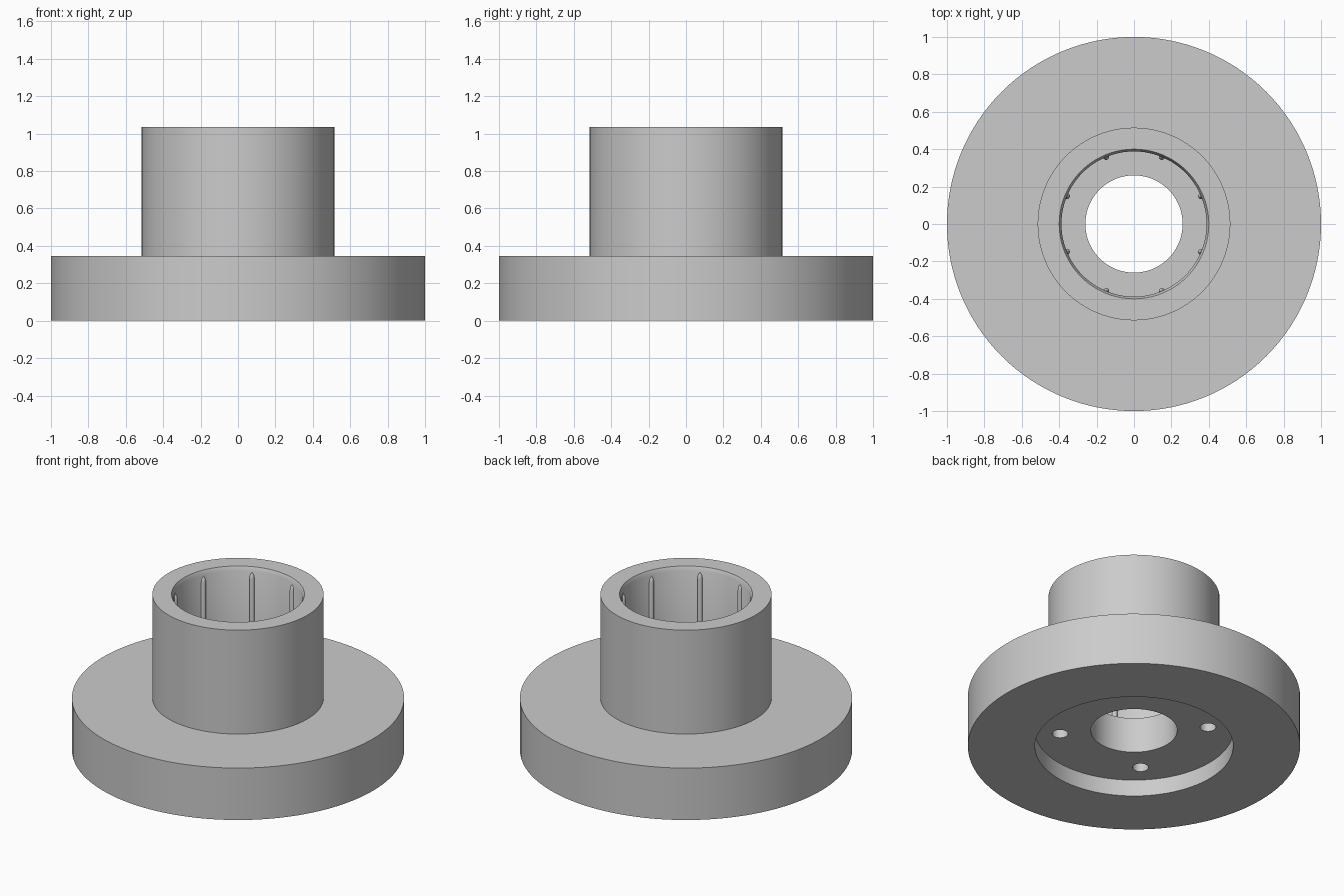
import bpy, bmesh
from math import cos, sin, pi, radians

default = bpy.data.objects.get("Cube")
if default:
    bpy.data.objects.remove(default, do_unlink=True)

grey = bpy.data.materials.new("plain_grey")
grey.use_nodes = True
colour = (0.6, 0.6, 0.6, 1)
grey.diffuse_color = colour
grey.node_tree.nodes["Principled BSDF"].inputs["Base Color"].default_value = colour


def lathe(name, profile, segments, closed, centre=(0, 0)):
    """Spin a radius/height profile around a vertical axis."""
    bm = bmesh.new()
    rings = []
    for r, z in profile:
        ring = []
        for i in range(segments):
            a = 2 * pi * i / segments
            ring.append(bm.verts.new((centre[0] + r * cos(a), centre[1] + r * sin(a), z)))
        rings.append(ring)
    pairs = list(zip(rings, rings[1:]))
    if closed:
        pairs.append((rings[-1], rings[0]))
    else:
        bm.faces.new(rings[0])
        bm.faces.new(rings[-1])
    for low, high in pairs:
        for i in range(segments):
            j = (i + 1) % segments
            bm.faces.new((low[i], low[j], high[j], high[i]))
    bmesh.ops.recalc_face_normals(bm, faces=bm.faces)
    mesh = bpy.data.meshes.new(name)
    bm.to_mesh(mesh)
    bm.free()
    mesh.materials.append(grey)
    obj = bpy.data.objects.new(name, mesh)
    bpy.context.collection.objects.link(obj)
    return obj


def smooth(obj):
    bpy.ops.object.select_all(action='DESELECT')
    obj.select_set(True)
    bpy.context.view_layer.objects.active = obj
    bpy.ops.object.shade_smooth_by_angle(angle=radians(30))


FLANGE_TOP, HUB_TOP, RECESS = 0.345, 1.035, 0.11
BORE = 0.388

# Flange, hub, chamfered bore, through hole and underside recess in one profile
body = lathe("flanged_hub", [
    (0.597, 0), (1, 0), (1, FLANGE_TOP),
    (0.515, FLANGE_TOP), (0.515, HUB_TOP),
    (0.4, HUB_TOP), (BORE, HUB_TOP - 0.025),
    (BORE, FLANGE_TOP), (0.26, FLANGE_TOP),
    (0.26, RECESS), (0.597, RECESS)], 128, True)

# Four blind screw holes in the recess
cutters = []
for k in range(4):
    a = radians(45 + 90 * k)
    cutter = lathe("screw_hole_cutter", [(0.048, 0.05), (0.048, 0.55)], 32, False,
                   (0.447 * cos(a), 0.447 * sin(a)))
    cutter.hide_render = True
    cutters.append(cutter)
    mod = body.modifiers.new("screw_hole", 'BOOLEAN')
    mod.operation = 'DIFFERENCE'
    mod.solver = 'EXACT'
    mod.object = cutter
bpy.context.view_layer.update()
graph = bpy.context.evaluated_depsgraph_get()
cut_mesh = bpy.data.meshes.new_from_object(body.evaluated_get(graph))
body.modifiers.clear()
body.data = cut_mesh
for cutter in cutters:
    bpy.data.objects.remove(cutter, do_unlink=True)
smooth(body)

# Eight crush ribs with tapered tips around the bore
for k in range(8):
    a = radians(22.5 + 45 * k)
    rib = lathe("bore_rib", [
        (0.016, FLANGE_TOP), (0.016, HUB_TOP - 0.07),
        (0.012, HUB_TOP - 0.05), (0.003, HUB_TOP - 0.035)], 16, False,
        (BORE * cos(a), BORE * sin(a)))
    smooth(rib)
